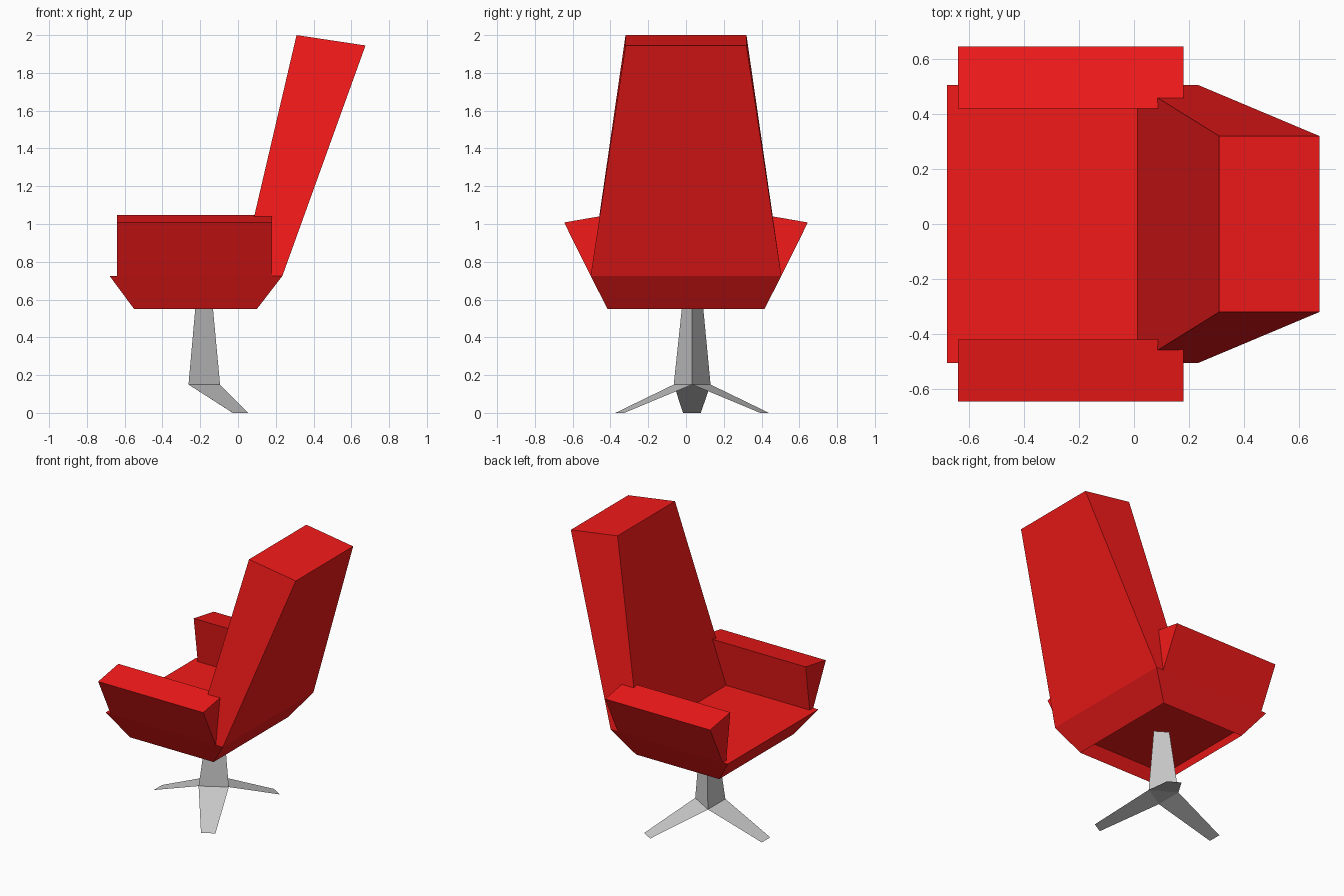
import bpy, bmesh
from mathutils import Vector

if "Cube" in bpy.data.objects:
    bpy.data.objects.remove(bpy.data.objects["Cube"])

red = bpy.data.materials.new("red_upholstery")
red.diffuse_color = (0.9, 0.01, 0.01, 1)
red.use_nodes = True
red.node_tree.nodes["Principled BSDF"].inputs["Base Color"].default_value = red.diffuse_color


def finish(name, bm, material=None):
    bmesh.ops.recalc_face_normals(bm, faces=bm.faces)
    mesh = bpy.data.meshes.new(name)
    bm.to_mesh(mesh)
    bm.free()
    if material:
        mesh.materials.append(material)
    obj = bpy.data.objects.new(name, mesh)
    bpy.context.collection.objects.link(obj)
    return obj


def loft(name, start, end, material=None, cap_start=True):
    """Join two matching rings of points into a closed block."""
    bm = bmesh.new()
    a = [bm.verts.new(p) for p in start]
    b = [bm.verts.new(p) for p in end]
    n = len(a)
    for i in range(n):
        j = (i + 1) % n
        bm.faces.new((a[i], a[j], b[j], b[i]))
    bm.faces.new(b)
    if cap_start:
        bm.faces.new(a[::-1])
    return finish(name, bm, material)


def rect(x0, x1, y, z0, z1):
    return [(x0, -y, z0), (x1, -y, z1), (x1, y, z1), (x0, y, z0)]


# Seat shell, open underneath
loft("seat", rect(-0.55, 0.10, 0.415, 0.55, 0.55),
     rect(-0.68, 0.235, 0.505, 0.725, 0.725), red, cap_start=False)

# Leaning, tapering backrest
loft("backrest", rect(0.012, 0.235, 0.505, 0.725, 0.725),
     rect(0.31, 0.675, 0.32, 2.0, 1.945), red)

# Armrests, narrow at the bottom and flaring outwards
arm = [(0.505, 0.725), (0.645, 1.008), (0.42, 1.047), (0.465, 0.725)]
for side, name in ((1, "left_armrest"), (-1, "right_armrest")):
    loft(name, [(-0.64, side * y, z) for y, z in arm],
         [(0.18, side * y, z) for y, z in arm], red)

# Three-sided pedestal column
base = [(-0.095, 0.033, 0.15), (-0.262, 0.13, 0.15), (-0.262, -0.065, 0.15)]
top = [(-0.137, 0.033, 0.60), (-0.222, 0.087, 0.60), (-0.222, -0.017, 0.60)]
loft("column", base, top)

# Flat splayed feet, one from each bottom edge of the column
centre = sum((Vector(p) for p in base), Vector()) / 3
for i in range(3):
    p, q = Vector(base[i]), Vector(base[(i + 1) % 3])
    mid = (p + q) / 2
    tip = mid + (mid - centre).normalized() * 0.385
    tip.z = 0
    half = (q - p) * 0.24
    bm = bmesh.new()
    bm.faces.new([bm.verts.new(v) for v in (p, q, tip + half, tip - half)])
    bm.normal_update()
    foot = finish(f"foot_{i + 1}", bm)
    if foot.data.polygons[0].normal.z < 0:
        foot.data.flip_normals()
